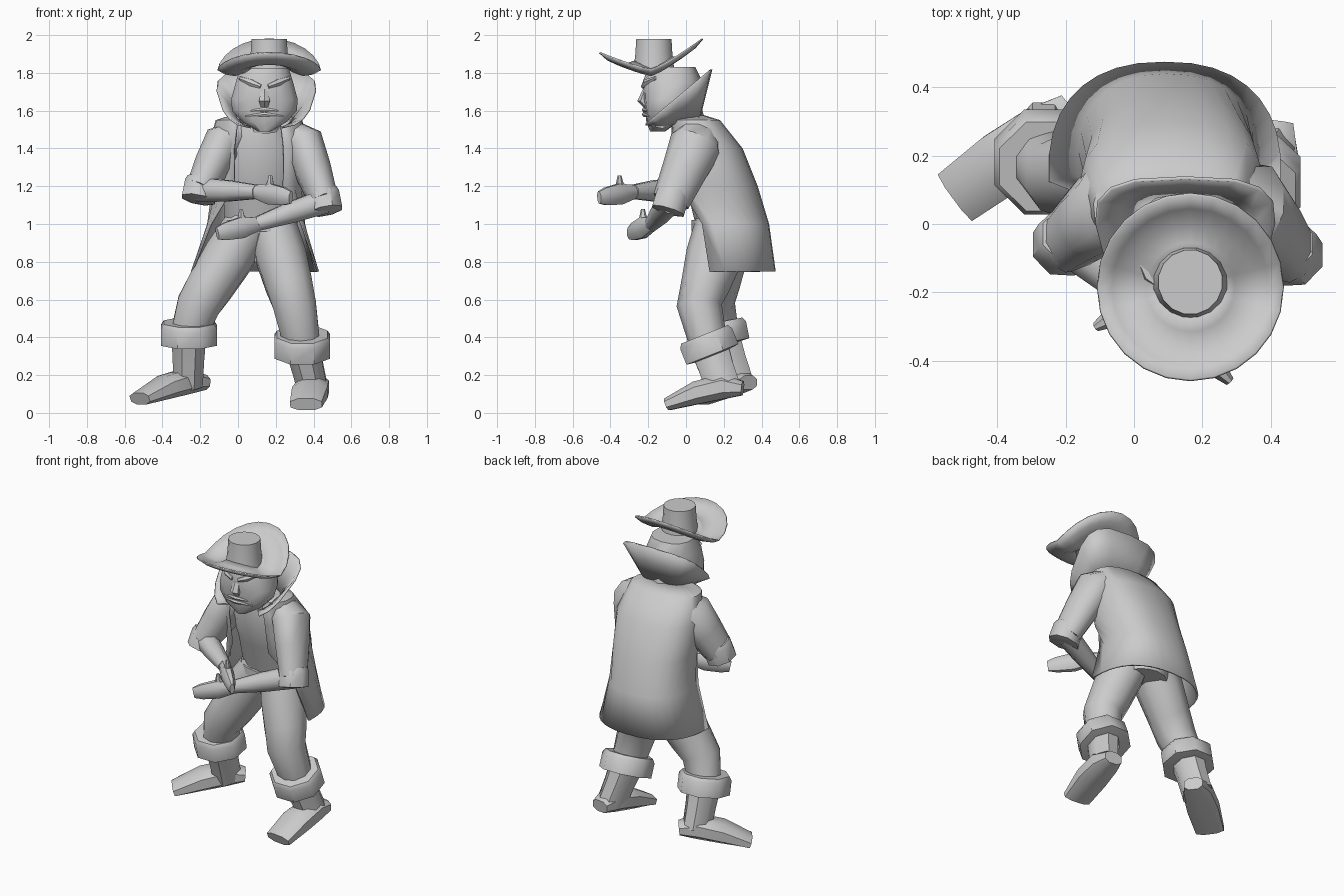
import bpy, bmesh, math
from mathutils import Vector

cube = bpy.data.objects.get("Cube")
if cube:
    bpy.data.objects.remove(cube, do_unlink=True)

shade = (.6, .6, .6, 1)
grey = bpy.data.materials.new("plain grey")
grey.use_nodes = True
grey.diffuse_color = shade
grey.node_tree.nodes["Principled BSDF"].inputs["Base Color"].default_value = shade

UP = Vector((0, 0, 1))
ACROSS = Vector((1, 0, 0))


def power(value, exponent):
    return math.copysign(abs(value) ** exponent, value)


def sweep(count, gap=0, closed=True):
    """Angles around a ring, leaving a gap centred on the front."""
    steps = count if closed else count - 1
    return [gap + (math.tau - gap - gap) * k / steps for k in range(count)]


def loft(name, rings, closed=True, caps=True, thickness=0, sharp=45):
    """Skin a list of equal-length point rings."""
    bm = bmesh.new()
    rows = [[bm.verts.new(point) for point in ring] for ring in rings]
    count = len(rows[0])
    for low, high in zip(rows, rows[1:]):
        for i in range(count if closed else count - 1):
            j = (i + 1) % count
            bm.faces.new((low[i], low[j], high[j], high[i]))
    if closed and caps:
        bm.faces.new(rows[0])
        bm.faces.new(rows[-1])
    bmesh.ops.recalc_face_normals(bm, faces=bm.faces)
    mesh = bpy.data.meshes.new(name)
    bm.to_mesh(mesh)
    bm.free()
    mesh.materials.append(grey)
    part = bpy.data.objects.new(name, mesh)
    bpy.context.collection.objects.link(part)
    if thickness:
        part.modifiers.new("thickness", "SOLIDIFY").thickness = thickness
    bpy.ops.object.select_all(action="DESELECT")
    bpy.context.view_layer.objects.active = part
    part.select_set(True)
    bpy.ops.object.shade_smooth_by_angle(angle=math.radians(sharp))


def tube(name, points, widths, heights=None, side=ACROSS, sides=10, square=1):
    """Tube through points; widths run along side, heights across it."""
    points = [Vector(point) for point in points]
    heights = heights or widths
    last = len(points) - 1
    rings = []
    for i, point in enumerate(points):
        along = (points[min(i + 1, last)] - points[max(i - 1, 0)]).normalized()
        wide = (side - along * side.dot(along)).normalized()
        tall = along.cross(wide)
        turn = math.pi / sides
        rings.append([point + wide * widths[i] * power(math.cos(a + turn), square)
                      + tall * heights[i] * power(math.sin(a + turn), square)
                      for a in sweep(sides)])
    loft(name, rings)


def oval(z, middle, front, back, half, angles, square):
    """Level oval ring between a front and a back y."""
    centre, depth = (front + back) / 2, (back - front) / 2
    return [(middle + half * power(math.sin(a), square),
             centre - depth * power(math.cos(a), square), z) for a in angles]


def cuff(name, centre, axis, radius, half):
    """Turned-over band, narrower at its rims."""
    step = Vector(axis).normalized() * half
    tube(name, [centre - step, centre - step * .9, centre + step * .6, centre + step],
         [radius * scale for scale in (.7, 1, 1, .9)], sides=8)


def leg(label, hip, knee, ankle, heel, toe, tilt):
    """Trouser leg, boot cuff, shaft and foot; heel and toe lie on the sole."""
    hip, knee, ankle, heel, toe = map(Vector, (hip, knee, ankle, heel, toe))
    tube(label + "_trouser_leg", [hip, hip.lerp(knee, .4), hip.lerp(knee, .75), knee, ankle],
         [.13, .14, .13, .12, .1], [.15, .15, .13, .12, .1])
    cuff(label + "_boot_cuff", ankle, tilt, .16, .06)
    instep = heel.lerp(toe, .25) + UP * .05
    tube(label + "_boot_shaft", [ankle, ankle.lerp(instep, .5), instep], [.1, .09, .085],
         [.11, .1, .1], sides=8)
    heights = [.04, .07, .065, .035]
    stations = [heel.lerp(toe, t) + UP * h for t, h in zip((0, .25, .6, 1), heights)]
    tube(label + "_foot", stations, [.06, .09, .1, .09], heights,
         (toe - heel).cross(UP), 8, .8)


def arm(label, shoulder, upper, elbow, wrist, tip, tilt):
    """Sleeve, rolled cuff, forearm, flat hand and raised thumb."""
    shoulder, upper, elbow, wrist, tip = map(Vector, (shoulder, upper, elbow, wrist, tip))
    tube(label + "_sleeve", [shoulder, upper, upper.lerp(elbow, .45), elbow],
         [.08, .11, .1, .08], [.1, .14, .12, .1])
    cuff(label + "_sleeve_cuff", elbow, tilt, .095, .06)
    tube(label + "_forearm", [elbow, elbow.lerp(wrist, .5), wrist], [.07, .06, .04], side=UP, sides=8)
    tube(label + "_hand", [wrist, wrist.lerp(tip, .4), wrist.lerp(tip, .8), tip],
         [.04, .06, .05, .035], [.035, .04, .03, .015], UP, 8)
    root = wrist.lerp(tip, .25)
    joint = wrist.lerp(tip, .4) + UP * .06
    tube(label + "_thumb", [root, joint, joint + UP * .04], [.025, .02, .01], sides=6)


# Shirt and belt
loft("shirt", [oval(z, .12, front, back, half, sweep(14), 1) for z, front, back, half in (
    (.8, .12, .36, .14), (1, .05, .38, .2), (1.2, 0, .33, .2),
    (1.4, -.07, .24, .21), (1.56, -.04, .08, .1))])
loft("belt", [oval(z, .11, .03, .38, .2, sweep(14), 1) for z in (.96, 1.02)])

# Open coat: front edges spread apart until the tail is a half circle
loft("coat", [oval(z, .12 - gap * .02, front, back, half, sweep(19, gap, False), .85)
              for z, front, back, half, gap in (
    (1.59, -.04, .05, .1, .6), (1.55, -.09, .18, .23, .45), (1.4, -.09, .3, .27, .45),
    (1.2, -.06, .38, .25, .5), (1, -.06, .44, .26, 1.2), (.75, -.16, .475, .34, 1.5))],
     closed=False, thickness=.012)

leg("left", (.18, .2, 1), (.3, .07, .57), (.34, .12, .36), (.41, .3, .09), (.36, -.1, .01), (0, -.4, 1))
leg("right", (.06, .2, 1), (-.21, .14, .57), (-.26, .18, .42), (-.18, .33, .12), (-.52, .08, .04),
    (0, -.2, 1))
arm("left", (.26, .08, 1.48), (.35, .05, 1.42), (.455, -.08, 1.12), (.1, -.18, 1), (-.11, -.3, .95),
    (-.2, .3, 1))
arm("right", (.02, .08, 1.48), (-.08, .05, 1.42), (-.2, -.05, 1.18), (.1, -.28, 1.17), (.28, -.46, 1.14),
    (.2, .3, 1))

# Neck and head, widest at the jaw
tube("neck", [(.14, .02, 1.5), (.14, -.02, 1.66)], [.09, .09])
loft("head", [oval(z, .14, front, back, half, sweep(14), .85) for z, front, back, half in (
    (1.49, -.19, -.11, .035), (1.54, -.21, -.04, .12), (1.6, -.215, 0, .175),
    (1.66, -.225, .05, .18), (1.75, -.23, .09, .155), (1.83, -.2, .05, .13))])

# Nose, lips and slanted brows
tube("nose", [(.14, -.2, 1.74), (.14, -.225, 1.65), (.14, -.2, 1.62)], [.015, .033, .02], sides=6)
for label, z in (("upper_lip", 1.605), ("lower_lip", 1.58)):
    tube(label, [(.14 + x, -.22 + abs(x) / 4, z - abs(x) / 10) for x in (-.1, 0, .1)],
         [.004, .014, .004], side=UP, sides=6)
for label, hand in (("left", 1), ("right", -1)):
    tube(label + "_brow", [(.14 + hand * x, -.23 + x * x * 4, 1.72 + x * .4) for x in (.02, .07, .13)],
         [.012, .02, .01], side=UP, sides=6)


def collar_ring(flare):
    """Collar section, from the neck (flare zero) to the raised rim."""
    angles = sweep(15, .65, False)
    ring = oval(0, 0, -.14 - flare * .1, .07 + flare * .06, .14 + flare * .125, angles, .65)
    rises = [(1 - power(math.cos(a), .65)) / 2 for a in angles]
    return [(.15 + x * (.75 + rise * .35), y, 1.51 + rise * (.07 + flare * .24))
            for (x, y, z), rise in zip(ring, rises)]


loft("collar", [collar_ring(flare) for flare in (0, .5, 1)], closed=False, thickness=.01)


def brim_ring(radius):
    """Brim section folded up to the front and back, with a rolled edge."""
    curl = (radius - .09) / .18
    dip = 1.835 - .045 * math.sin(curl * math.pi * .9)
    ring = []
    for a in sweep(24):
        y = math.sin(a)
        slope = .6 if y > 0 else .33
        ring.append((.165 + radius * math.cos(a), -.185 + radius * y,
                     dip + slope * radius * abs(y) ** 1.2))
    return ring


# Hat
loft("hat_brim", [brim_ring(radius) for radius in (.09, .13, .18, .23, .27)],
     caps=False, thickness=.008, sharp=60)
tube("hat_crown", [(.165, -.17, z) for z in (1.82, 1.9, 1.98)], [.11, .1, .095], sides=16)
